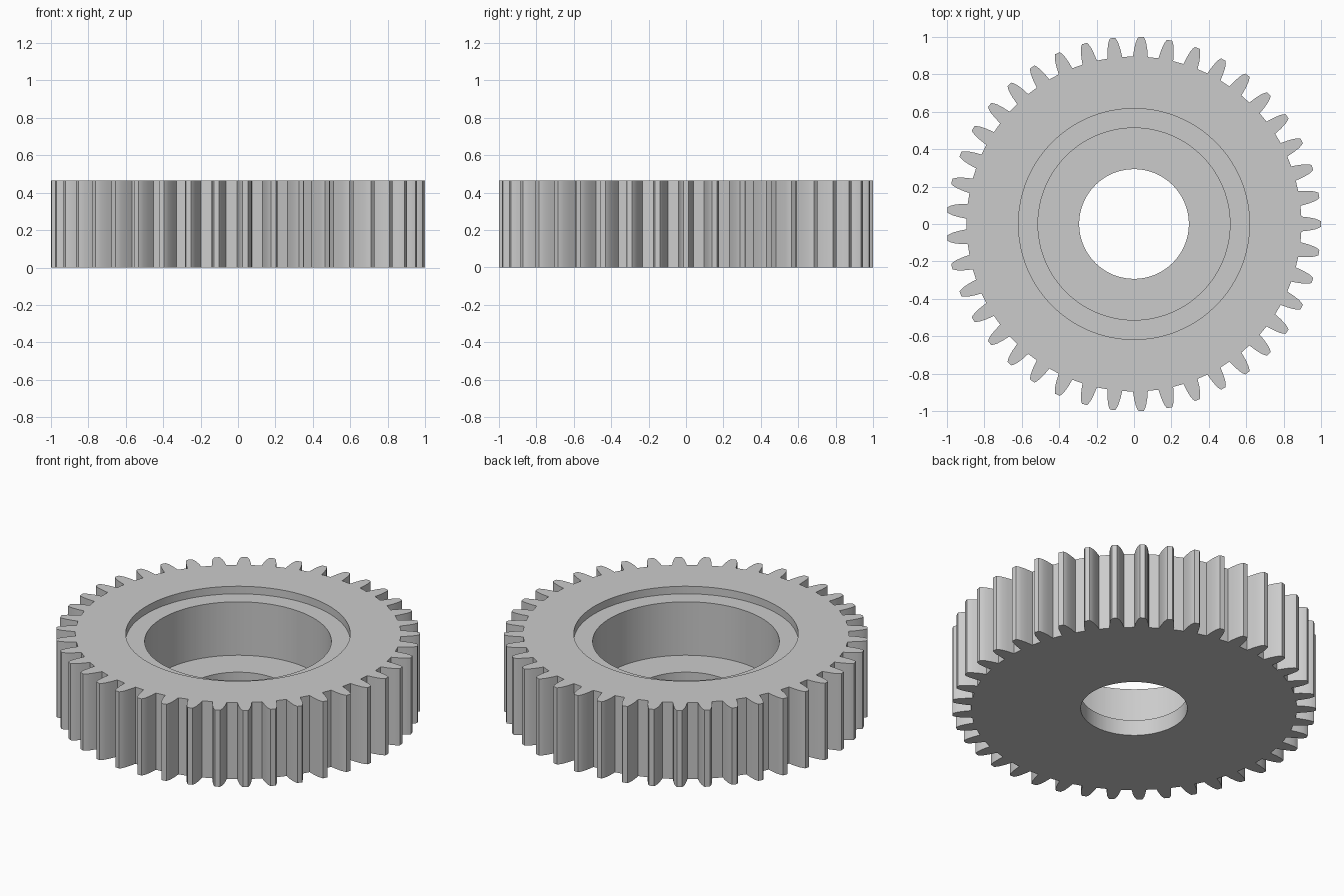
import bpy
import bmesh
from math import cos, sin, radians, tau

cube = bpy.data.objects.get("Cube")
if cube:
    bpy.data.objects.remove(cube, do_unlink=True)

TEETH = 41
HEIGHT = 0.465
SEAT_DEPTH = 0.046
WEB = 0.095

# One flank of a tooth, root to tip: radius and half angle in degrees
FLANK = [(0.895, 2.55), (0.935, 2.15), (0.97, 1.65), (0.988, 1.22), (1.0, 0.8)]
tooth = [(r, -a) for r, a in FLANK] + [(r, a) for r, a in reversed(FLANK)]

# Full outline as radius and angle
outline = [(r, tau * i / TEETH + radians(a)) for i in range(TEETH) for r, a in tooth]


def add_ring(bm, z, radius=None):
    """A closed ring: a circle, or the toothed outline when no radius is given."""
    return [bm.verts.new(((radius or r) * cos(a), (radius or r) * sin(a), z))
            for r, a in outline]


# Closed cross-section: toothed rim, shallow recess, bearing seat, shaft hole
bm = bmesh.new()
seat_z = HEIGHT - SEAT_DEPTH
section = [
    (0, None), (HEIGHT, None),
    (HEIGHT, 0.617), (seat_z, 0.617),
    (seat_z, 0.513), (WEB, 0.513),
    (WEB, 0.293), (0, 0.293),
]
rings = [add_ring(bm, z, radius) for z, radius in section]
count = len(outline)
for k, lower in enumerate(rings):
    upper = rings[(k + 1) % len(rings)]
    for i in range(count):
        j = (i + 1) % count
        bm.faces.new((lower[i], lower[j], upper[j], upper[i]))
bmesh.ops.recalc_face_normals(bm, faces=bm.faces)

mesh = bpy.data.meshes.new("spur_gear")
bm.to_mesh(mesh)
bm.free()
gear = bpy.data.objects.new("spur_gear", mesh)
bpy.context.collection.objects.link(gear)

# Plain grey finish
grey = bpy.data.materials.new("plain_grey")
grey.use_nodes = True
colour = (0.6, 0.6, 0.6, 1)
grey.diffuse_color = colour
grey.node_tree.nodes["Principled BSDF"].inputs["Base Color"].default_value = colour
mesh.materials.append(grey)

# Smooth bores and flanks, crisp corners
bpy.ops.object.select_all(action="DESELECT")
gear.select_set(True)
bpy.context.view_layer.objects.active = gear
bpy.ops.object.shade_smooth_by_angle(angle=radians(30))
